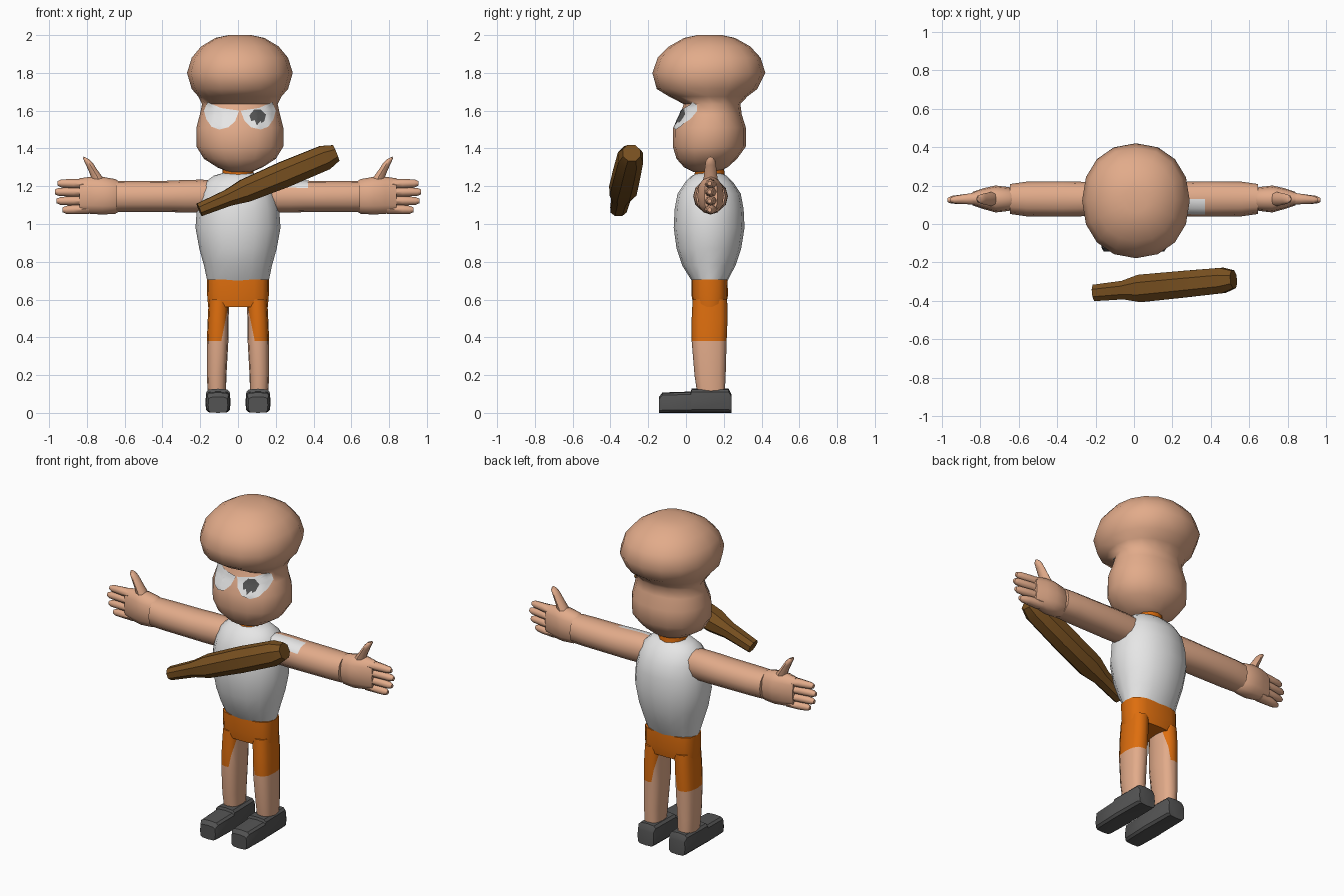
import bpy, bmesh, math
from mathutils import Vector as V

if "Cube" in bpy.data.objects:
    bpy.data.objects.remove(bpy.data.objects["Cube"])


def srgb(*c):
    return [((x / 255 + 0.055) / 1.055) ** 2.4 for x in c] + [1]


def material(name, *c):
    m = bpy.data.materials.new(name)
    m.diffuse_color = srgb(*c)
    m.use_nodes = True
    m.node_tree.nodes["Principled BSDF"].inputs["Base Color"].default_value = m.diffuse_color
    return m


SKIN = material("skin", 226, 171, 138)
WHITE = material("white", 230, 230, 230)
ORANGE = material("orange", 222, 110, 14)
GREY = material("dark grey", 84, 84, 84)
BROWN = material("brown wood", 120, 80, 32)


def finish(name, bm, mats, rule=None, angle=50):
    """Turn a bmesh into a smooth-shaded object, colouring faces by a rule."""
    bmesh.ops.recalc_face_normals(bm, faces=bm.faces)
    if rule:
        for f in bm.faces:
            f.material_index = rule(f.calc_center_median())
    me = bpy.data.meshes.new(name)
    bm.to_mesh(me)
    bm.free()
    for m in mats:
        me.materials.append(m)
    ob = bpy.data.objects.new(name, me)
    bpy.context.collection.objects.link(ob)
    bpy.ops.object.select_all(action='DESELECT')
    ob.select_set(True)
    bpy.context.view_layer.objects.active = ob
    bpy.ops.object.shade_smooth_by_angle(angle=math.radians(angle))
    return ob


def loft(rings, n=12, p=2.0, turn=0.0):
    """Skin closed superellipse rings given as (centre, half axis a, half axis b)."""
    bm = bmesh.new()
    loops = []
    for c, a, b in rings:
        loop = []
        for i in range(n):
            t = 2 * math.pi * (i + turn) / n
            u, v = math.cos(t), math.sin(t)
            u = math.copysign(abs(u) ** (2 / p), u)
            v = math.copysign(abs(v) ** (2 / p), v)
            loop.append(bm.verts.new(V(c) + V(a) * u + V(b) * v))
        loops.append(loop)
    for l, m in zip(loops, loops[1:]):
        for i in range(n):
            bm.faces.new((l[i], l[(i + 1) % n], m[(i + 1) % n], m[i]))
    bm.faces.new(loops[0])
    bm.faces.new(loops[-1])
    return bm


def upright(rows, cx=0.0):
    """Rows of (z, half width, y front, y back) as horizontal rings."""
    return [((cx, (f + k) / 2, z), (w, 0, 0), (0, (k - f) / 2, 0)) for z, w, f, k in rows]


def sideways(rows, s):
    """Rows of (x, y, z, half depth, half height) as rings facing along x."""
    return [((s * x, y, z), (0, d, 0), (0, 0, h)) for x, y, z, d, h in rows]


# Head: domed cranium overhanging a rounded jaw
head = finish("head", loft(upright([
    (2.0, .06, .06, .19), (1.985, .13, -.01, .26), (1.94, .205, -.09, .34),
    (1.88, .255, -.15, .395), (1.80, .28, -.178, .42), (1.715, .255, -.155, .378),
    (1.675, .22, -.09, .325), (1.635, .20, -.012, .288), (1.58, .212, -.03, .295),
    (1.51, .23, -.068, .317), (1.41, .23, -.07, .317), (1.345, .19, -.05, .27),
    (1.30, .12, -.01, .22), (1.275, .06, .04, .17)], .01), 16, 2.15), [SKIN])

# Neck
finish("neck", loft(upright([(1.22, .085, .04, .21), (1.30, .08, .05, .20)])), [ORANGE])

# Shirt
finish("shirt", loft(upright([
    (.70, .163, .03, .22), (.78, .18, -.02, .262), (.87, .205, -.05, .292),
    (.98, .225, -.065, .31), (1.08, .218, -.06, .305), (1.16, .20, -.045, .29),
    (1.22, .175, -.005, .25), (1.255, .13, .03, .215), (1.27, .08, .06, .19)]), 16, 2.1), [WHITE])

# Shorts seat
finish("shorts_seat", loft(upright([
    (.56, .158, .04, .21), (.62, .163, .03, .222), (.705, .164, .03, .22)]), 16, 3.0), [ORANGE])

for s, side in ((-1, "left"), (1, "right")):
    # Leg: orange trouser leg with a slanted skin wedge on the inner side
    bm = loft([((s * c, (f + k) / 2, z), (w, 0, 0), (0, (k - f) / 2, 0)) for z, c, w, f, k in [
        (.10, .112, .048, .06, .205), (.20, .113, .052, .045, .21), (.38, .108, .057, .03, .215),
        (.50, .105, .055, .03, .22), (.60, .10, .055, .035, .218)]], 12, 2.6)
    bmesh.ops.bisect_plane(bm, geom=bm.verts[:] + bm.edges[:] + bm.faces[:],
                           plane_co=(s * .055, 0, .55), plane_no=(s, 0, .2))
    finish(side + "_leg", bm, [ORANGE, SKIN],
           lambda c: int(c.z < .379 or abs(c.x) < .055 + (.55 - c.z) * .2))

    # Shoe: low toe and a raised heel collar
    finish(side + "_shoe", loft([((s * .106, y, h / 2), (w, 0, 0), (0, 0, h / 2)) for y, w, h in [
        (-.142, .052, .085), (-.125, .062, .108), (.025, .067, .113), (.03, .066, .128),
        (.225, .062, .128), (.24, .055, .10)]], 12, 4.5), [GREY], angle=35)

    # Arm, with a scrap of sleeve on top of one shoulder
    finish(side + "_arm", loft(sideways([
        (.12, .13, 1.148, .08, .08), (.19, .13, 1.148, .085, .087), (.28, .13, 1.147, .09, .086),
        (.37, .13, 1.146, .092, .083), (.56, .13, 1.146, .09, .082),
        (.645, .13, 1.146, .078, .083)], s), 12, 2.2), [SKIN, WHITE],
        lambda c: int((.12 < c.x < .37) and c.z > 1.195 and c.y < .13))

    # Palm
    finish(side + "_palm", loft(sideways([
        (.63, .13, 1.146, .05, .08), (.65, .13, 1.146, .062, .092), (.72, .13, 1.15, .07, .10),
        (.78, .132, 1.152, .055, .098), (.84, .132, 1.15, .035, .092)], s), 12, 2.3), [SKIN])

    # Thumb
    finish(side + "_thumb", loft([((s * x, .13, z), (s * w, 0, w * .45), (0, d, 0)) for x, z, w, d in [
        (.715, 1.17, .045, .04), (.745, 1.25, .04, .036), (.775, 1.30, .03, .03),
        (.795, 1.335, .026, .025), (.803, 1.35, .015, .014)]], 8), [SKIN])

    # Fingers
    for i, (z, tip) in enumerate([(1.075, .93), (1.122, .96), (1.17, .97), (1.215, .955)]):
        zb = 1.15 + (z - 1.15) * .95
        finish(f"{side}_finger_{i + 1}", loft(sideways([
            (.79, .132, zb, .036, .026), (.87, .13, (z + zb) / 2, .027, .025),
            (tip - .02, .126, z, .02, .021), (tip, .125, z, .011, .012)], s), 8), [SKIN])

# Club: slim handle swelling into a thick body
start, end = V((-.205, -.358, 1.075)), V((.518, -.288, 1.376))
axis = (end - start).normalized()
side_dir = axis.cross(V((0, 0, 1))).normalized()
up_dir = side_dir.cross(axis)
finish("club", loft([(start.lerp(end, t), side_dir * a, up_dir * b) for t, a, b in [
    (0, .046, .038), (.21, .052, .047), (.335, .077, .066), (.62, .075, .074),
    (.92, .071, .071), (1.0, .05, .048)]], 8, 2.2, .5), [BROWN], angle=40)

# Eyes: thin plates wrapped on the face
bpy.context.view_layer.update()


def face_plate(name, outline, mid, mat, gap, steps=5):
    bm = bmesh.new()

    def put(x, z):
        hit, loc, _, _ = head.ray_cast(V((x, -1, z)), V((0, 1, 0)))
        return bm.verts.new((x, (loc.y if hit else .02) - gap, z))
    dense = []
    for a, b in zip(outline, outline[1:] + outline[:1]):
        dense += [V(a).lerp(V(b), k / 3) for k in range(3)]
    centre, n = put(*mid), len(dense)
    rings = [[put(*V(mid).lerp(q, r / steps)) for q in dense] for r in range(1, steps + 1)]
    for i in range(n):
        j = (i + 1) % n
        bm.faces.new((centre, rings[0][i], rings[0][j]))
        for l, m in zip(rings, rings[1:]):
            bm.faces.new((l[i], m[i], m[j], l[j]))
    finish(name, bm, [mat])


eye = [(.004, 1.60), (.10, 1.614), (.172, 1.645), (.19, 1.60), (.178, 1.555), (.15, 1.515),
       (.11, 1.50), (.06, 1.512), (.025, 1.545)]
for s, side in ((-1, "left"), (1, "right")):
    face_plate(side + "_eye", [(.01 + s * x, z) for x, z in eye], (.01 + s * .1, 1.56), WHITE, .007)

# Iris with a ragged lower edge
face_plate("iris", [(.06, 1.575), (.085, 1.605), (.12, 1.607), (.148, 1.58), (.14, 1.545),
                    (.125, 1.535), (.122, 1.55), (.10, 1.522), (.088, 1.55), (.07, 1.545)],
           (.105, 1.57), GREY, .012, 3)
